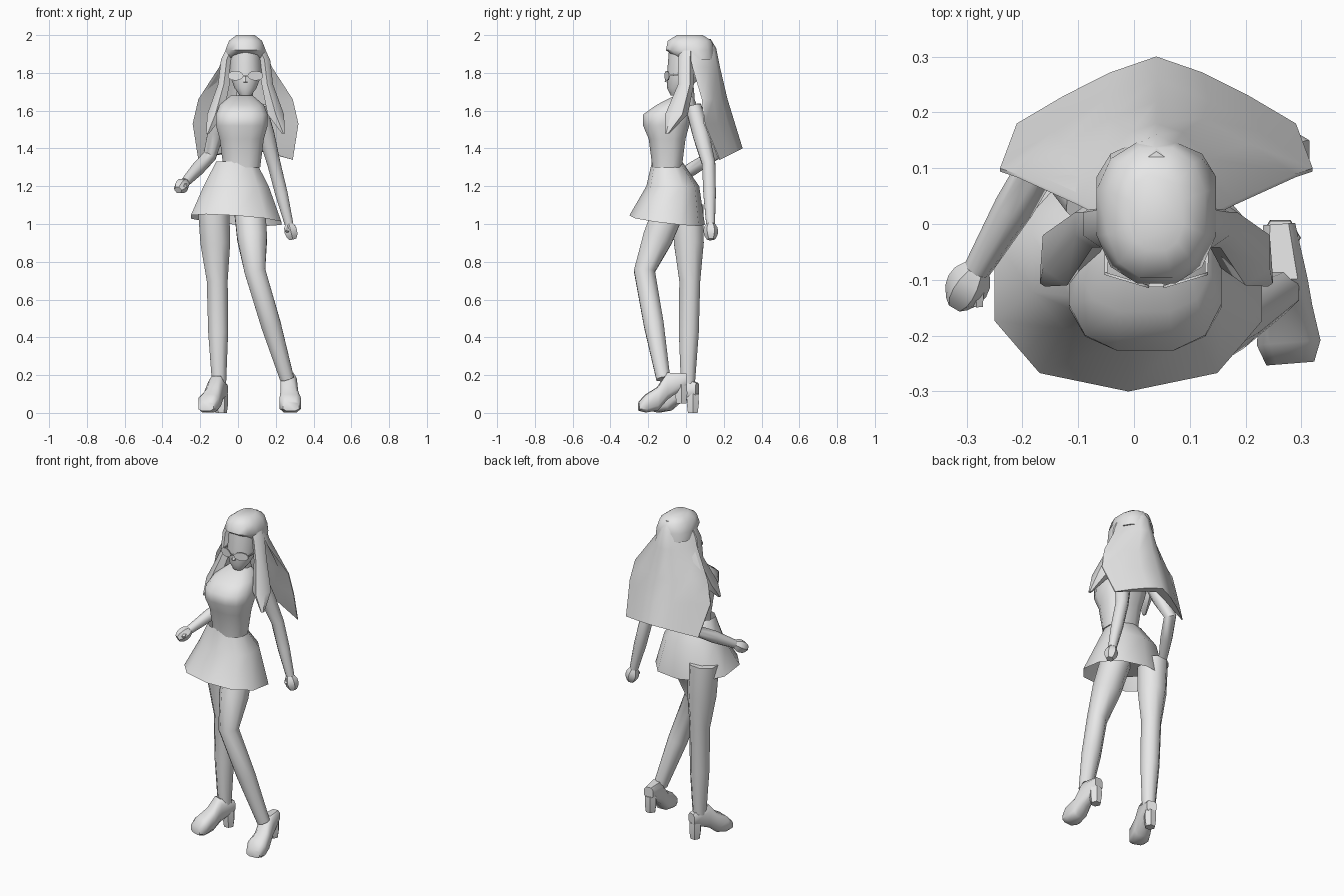
import bpy, bmesh, math
from mathutils import Vector

cube = bpy.data.objects.get("Cube")
if cube:
    bpy.data.objects.remove(cube, do_unlink=True)

grey = bpy.data.materials.new("plain_grey")
grey.use_nodes = True
grey.diffuse_color = (.8, .8, .8, 1)
grey.node_tree.nodes["Principled BSDF"].inputs["Base Color"].default_value = grey.diffuse_color
parts = []
middle_x = .04


def skin(name, rings, capped=True):
    """Join equal-length closed rings of points into one surface."""
    bm = bmesh.new()
    loops = [[bm.verts.new(point) for point in ring] for ring in rings]
    count = len(loops[0])
    for low, high in zip(loops, loops[1:]):
        for i in range(count):
            j = (i + 1) % count
            bm.faces.new((low[i], low[j], high[j], high[i]))
    if capped:
        bm.faces.new(reversed(loops[0]))
        bm.faces.new(loops[-1])
        bmesh.ops.recalc_face_normals(bm, faces=bm.faces)
    mesh = bpy.data.meshes.new(name)
    bm.to_mesh(mesh)
    bm.free()
    mesh.materials.append(grey)
    obj = bpy.data.objects.new(name, mesh)
    bpy.context.collection.objects.link(obj)
    parts.append(obj)


def power(value, exponent):
    return math.copysign(abs(value) ** exponent, value)


def oval(center, half_x, half_y, sides=10, square=1):
    """Level ring of points; square under one makes it boxier."""
    ring = []
    for i in range(sides):
        angle = math.tau * (i + .5) / sides
        ring.append(Vector(center) + Vector((half_x * power(math.cos(angle), square),
                                             half_y * power(math.sin(angle), square), 0)))
    return ring


def levels(x, rows, sides=10, square=1):
    """Rings from rows of height, half width, front and back."""
    return [oval((x, (front + back) / 2, z), half, (back - front) / 2, sides, square)
            for z, half, front, back in rows]


def limb(name, joints, radii, sides=8):
    """Round limb through joints, fuller halfway between them."""
    points, sizes = [joints[0]], [radii[0]]
    for i in range(1, len(joints)):
        points += [(joints[i - 1] + joints[i]) / 2, joints[i]]
        sizes += [(radii[i - 1] + radii[i]) * .57, radii[i]]
    rings = []
    for i, point in enumerate(points):
        along = points[min(i + 1, len(points) - 1)] - points[max(i - 1, 0)]
        turn = Vector((0, 0, -1)).rotation_difference(along.normalized())
        rings.append([point + turn @ v for v in oval((0, 0, 0), sizes[i], sizes[i], sides)])
    skin(name, rings)


# Body
skin("torso", levels(.02, [(1.3, .1, -.18, -.02), (1.45, .12, -.2, 0), (1.52, .14, -.23, .02),
                           (1.58, .14, -.23, .04), (1.63, .12, -.16, .06),
                           (1.68, .06, -.06, .04)], sides=12, square=.75))
skin("pelvis", levels(0, [(1.06, .13, -.17, .05), (1.3, .09, -.17, -.03)]))
limb("neck", [Vector((.03, 0, 1.6)), Vector((middle_x, 0, 1.76))], (.045, .04))

# Skirt with a slanting hem
skirt = levels(-.01, [(1, .25, -.3, .1), (1.2, .18, -.21, .07), (1.33, .11, -.18, -.02)], square=.85)
for point in skirt[0]:
    point.z += .02 - .07 * point.x - .12 * (point.y + .1)
skin("skirt", skirt, capped=False)

# Head and face
skin("head", levels(middle_x, [(1.68, .03, -.08, -.03), (1.72, .06, -.1, .02),
                               (1.8, .09, -.1, .1), (1.92, .08, -.09, .11)], sides=14))
limb("nose", [Vector((middle_x, -.09, 1.8)), Vector((middle_x, -.1, 1.75))], (.006, .013), sides=6)

# Hair cap
skin("hair_cap", levels(middle_x, [(1.87, .11, -.04, .15), (1.92, .11, -.11, .15),
                                   (1.97, .09, -.1, .14), (2, .05, -.05, .09)],
                        sides=12, square=.85))

# Long back hair, bowed outside and hollowed inside
rows = [(1.98, .05, .03, .13), (1.93, .1, .02, .16), (1.83, .14, .04, .18), (1.66, .25, .09, .22),
        (1.53, .28, .1, .26), (1.34, .25, .18, .3)]
rings = []
for z, half, edge, middle in rows:
    outer, inner = [], []
    for step in range(-3, 4):
        t = step / 3
        bow = 1 - abs(t) ** (1.3 if z < 1.8 else 2)
        rise = .06 * bow if z == rows[-1][0] else 0
        point = Vector((middle_x + half * t, edge + (middle - edge) * bow, z + rise))
        outer.append(point)
        inner.append(point - Vector((0, .006 + .05 * (1 - t * t), 0)))
    rings.append(outer + inner[::-1])
skin("back_hair", rings)


def shoe(name, heel, toe, lift):
    """Heeled shoe from slices of place, half width, sole and top."""
    run = toe - heel
    across = Vector((run.y, -run.x, 0)).normalized()
    rings = []
    for t, half, sole, top in ((0, .03, .09, .16), (.4, .045, .05, .2), (.6, .05, .01, .14),
                               (.85, .06, 0, .1), (1, .045, .01, .06)):
        rise = (sole + top) / 2 + lift * max(0, 1 - t / .6)
        center = heel + run * t + Vector((0, 0, rise))
        outline = oval((0, 0, 0), half, (top - sole) / 2, sides=8, square=.6)
        rings.append([center + across * p.x + Vector((0, 0, p.y)) for p in outline])
    skin(name, rings)
    foot = heel + run * .1 + Vector((0, 0, lift))
    limb(name + "_heel", [foot, foot + Vector((0, 0, .1))], (.03, .035), sides=6)


# Paired parts: glasses, front locks, arms and fists
arms = {"left": [Vector((.11, .04, 1.62)), Vector((.19, .12, 1.32)), Vector((.27, .13, 1))],
        "right": [Vector((-.08, .04, 1.62)), Vector((-.15, .14, 1.36)), Vector((-.28, -.08, 1.22))]}
for label, side in (("left", 1), ("right", -1)):
    lens = []
    for y in (-.115, -.11):
        ring = oval((0, 0, 0), .042, .026)
        lens.append([Vector((middle_x + side * .053 + p.x, y + .3 * abs(p.x + side * middle_x),
                             1.785 + p.y)) for p in ring])
    skin(label + "_lens", lens)
    hinge = Vector((middle_x + side * .09, -.09, 1.79))
    limb(label + "_glasses_arm", [hinge, hinge + Vector((0, .1, 0))], (.004, .004), sides=4)

    lock = []
    for out, y, z, half in ((.06, .01, 1.96, .03), (.1, 0, 1.87, .035), (.115, 0, 1.74, .035),
                            (.16, -.05, 1.58, .05), (.2, -.1, 1.48, .01)):
        lock.append(oval((middle_x + side * out, y, z), half, half * 1.2, sides=6))
    skin(label + "_lock", lock)

    shoulder, elbow, wrist = arms[label]
    limb(label + "_arm", arms[label], (.045, .038, .025))
    reach = (wrist - elbow).normalized() * .042
    palm = wrist + reach
    limb(label + "_fist", [wrist, palm, palm + reach], (.025, .039, .022), sides=6)
    limb(label + "_thumb", [wrist, palm + Vector((-side * .02, -.035, 0))], (.014, .01), sides=5)
bridge = Vector((middle_x, -.11, 1.785))
limb("glasses_bridge", [bridge - Vector((.02, 0, 0)), bridge + Vector((.02, 0, 0))],
     (.004, .004), sides=4)

# Legs: the left knee is bent forward
limb("left_leg", [Vector((.06, -.08, 1.1)), Vector((.09, -.22, .75)), Vector((.26, -.12, .18))],
     (.09, .06, .04))
limb("right_leg", [Vector((-.13, .01, 1.1)), Vector((-.11, .02, .7)), Vector((-.1, .01, .15))],
     (.09, .06, .04))
shoe("left_shoe", Vector((.26, 0, 0)), Vector((.28, -.25, 0)), .05)
shoe("right_shoe", Vector((-.08, .06, 0)), Vector((-.17, -.18, 0)), 0)

# Smooth shading with crisp creases
bpy.ops.object.select_all(action="DESELECT")
for obj in parts:
    obj.select_set(True)
bpy.context.view_layer.objects.active = parts[0]
bpy.ops.object.shade_smooth_by_angle(angle=math.radians(52))
